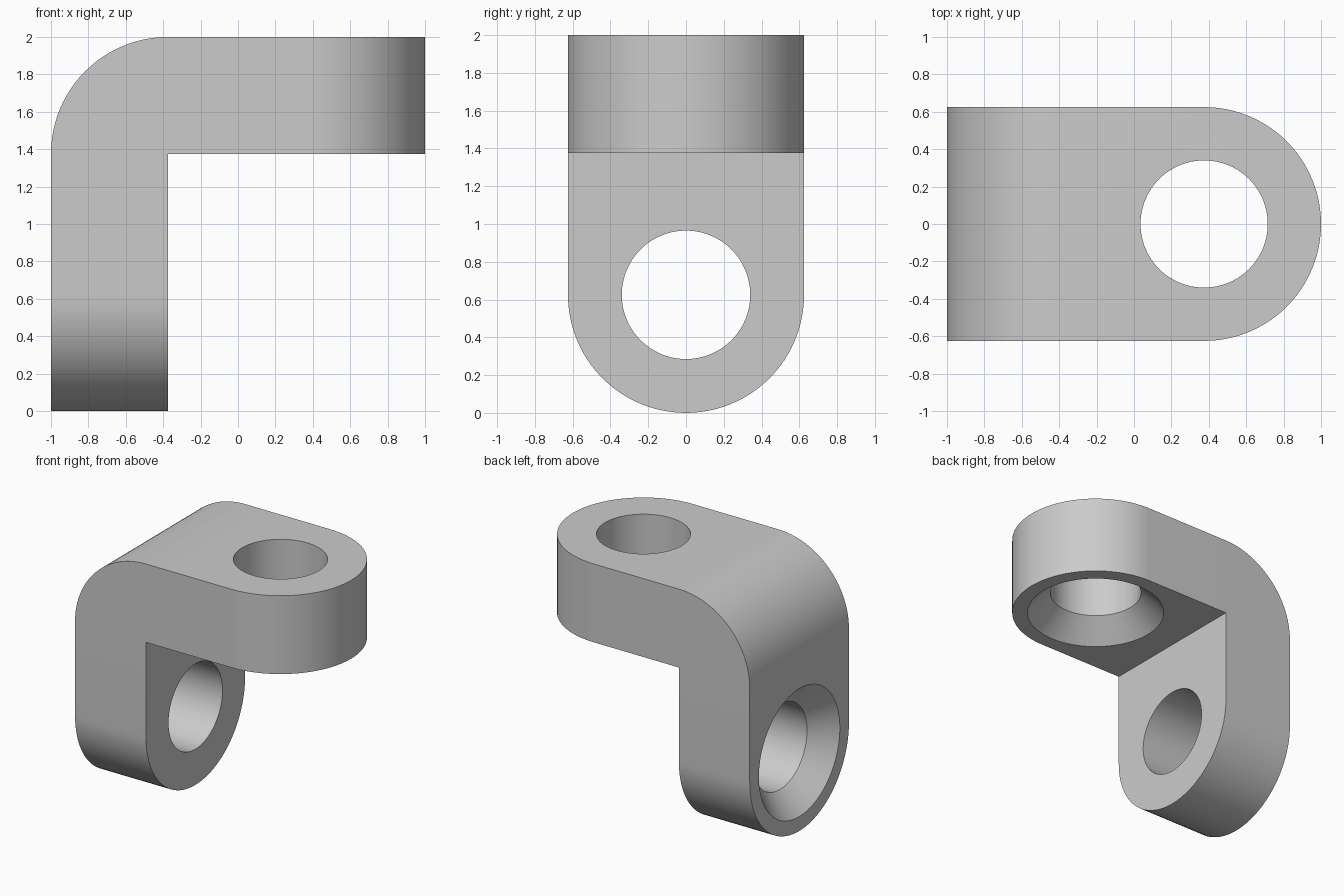
import bpy, bmesh
from math import pi, sin, cos
from mathutils import Matrix, Vector

if "Cube" in bpy.data.objects:
    bpy.data.objects.remove(bpy.data.objects["Cube"], do_unlink=True)

R = 0.625        # plate thickness, end radius and bend radius share this size
HOLE = 0.34
SINK = 0.17      # 45 degree countersink depth
SEG = 96
TAB = Matrix.Identity(4)
# The leg is the tab turned a quarter turn about y
LEG = Matrix.Translation((-1 - (2 - R), 0, 1)) @ Matrix.Rotation(pi / 2, 4, 'Y')


def arc(cx, cy, r, start, end, n):
    steps = [start + (end - start) * i / n for i in range(n + 1)]
    return [(cx + r * cos(a), cy + r * sin(a)) for a in steps]


def loft(name, rings, matrix=TAB):
    """Closed solid through a list of matching point rings."""
    bm = bmesh.new()
    loops = [[bm.verts.new(matrix @ Vector(p)) for p in ring] for ring in rings]
    n = len(loops[0])
    for a, b in zip(loops, loops[1:]):
        for i in range(n):
            j = (i + 1) % n
            bm.faces.new((a[i], a[j], b[j], b[i]))
    bm.faces.new(loops[0])
    bm.faces.new(loops[-1])
    bmesh.ops.recalc_face_normals(bm, faces=bm.faces)
    mesh = bpy.data.meshes.new(name)
    bm.to_mesh(mesh)
    bm.free()
    obj = bpy.data.objects.new(name, mesh)
    bpy.context.collection.objects.link(obj)
    return obj


def carve(target, cutter, operation):
    mod = target.modifiers.new(cutter.name, 'BOOLEAN')
    mod.operation, mod.solver, mod.object = operation, 'EXACT', cutter
    bpy.ops.object.modifier_apply(modifier=mod.name)
    bpy.data.objects.remove(cutter, do_unlink=True)


# Bent L profile, oversized across so the rounded outlines trim it
profile = [(1.2, 2), (1.2, 2 - R), (R - 1, 2 - R), (R - 1, -0.2), (-1, -0.2)]
profile += arc(R - 1, 2 - R, R, pi, pi / 2, SEG // 4)
bracket = loft("angle_bracket", [[(x, y, z) for x, z in profile] for y in (-0.8, 0.8)])
bpy.context.view_layer.objects.active = bracket
bracket.select_set(True)

# Round both ends, then cut the countersunk holes
outline = [(-3, -R)] + arc(1 - R, 0, R, -pi / 2, pi / 2, SEG // 2) + [(-3, R)]
for label, matrix in (("tab", TAB), ("leg", LEG)):
    envelope = loft(label + "_outline", [[(x, y, z) for x, y in outline] for z in (-1, 5)], matrix)
    carve(bracket, envelope, 'INTERSECT')

base = 2 - R
steps = [(base - 0.1, HOLE + SINK + 0.1), (base + SINK, HOLE), (2.1, HOLE)]
for label, matrix in (("tab", TAB), ("leg", LEG)):
    rings = [[(x, y, z) for x, y in arc(1 - R, 0, r, 0, 2 * pi, SEG)[:-1]] for z, r in steps]
    carve(bracket, loft(label + "_hole", rings, matrix), 'DIFFERENCE')

# Plain grey finish
grey = bpy.data.materials.new("plain_grey")
grey.use_nodes = True
grey.diffuse_color = (0.6, 0.6, 0.6, 1)
grey.node_tree.nodes["Principled BSDF"].inputs["Base Color"].default_value = (0.6, 0.6, 0.6, 1)
bracket.data.materials.clear()
bracket.data.materials.append(grey)
bpy.ops.object.shade_smooth_by_angle(angle=pi / 6)
